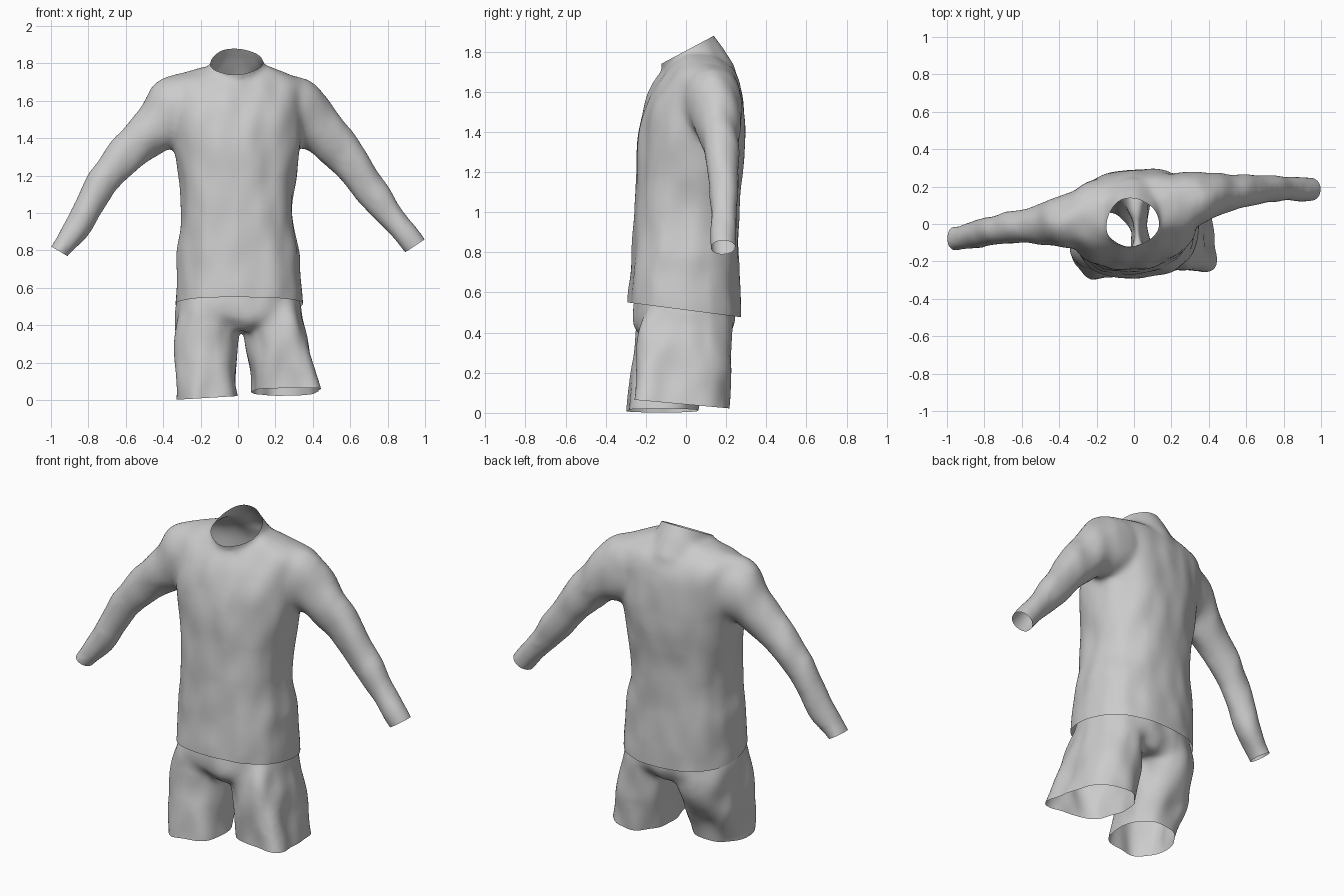
import bpy, bmesh, math
from mathutils import Vector, noise

if "Cube" in bpy.data.objects:
    bpy.data.objects.remove(bpy.data.objects["Cube"])


def spline(rows, steps=5):
    """Catmull-Rom interpolation of number rows."""
    out = []
    n = len(rows)
    for i in range(n - 1):
        p = [Vector(rows[min(max(k, 0), n - 1)]) for k in (i - 1, i, i + 1, i + 2)]
        for s in range(steps):
            t = s / steps
            out.append(0.5 * (2 * p[1] + (p[2] - p[0]) * t
                              + (2 * p[0] - 5 * p[1] + 4 * p[2] - p[3]) * t * t
                              + (3 * p[1] - p[0] - 3 * p[2] + p[3]) * t ** 3))
    return out + [Vector(rows[-1])]


def tube(bm, rows, power=2.0, twist=None, corner=0.0, flat=False, sides=48):
    """Closed tube through rows of (x, y, z, half width, half depth)."""
    rows = spline(rows)
    rings = []
    last = len(rows) - 1
    for i, r in enumerate(rows):
        c = Vector(r[:3])
        t = (Vector(rows[min(i + 1, last)][:3]) - Vector(rows[max(i - 1, 0)][:3])).normalized()
        if flat:
            t = Vector((0, 0, math.copysign(1, t.z)))
        b = t.cross(Vector((0, 1, 0))).normalized()
        n = b.cross(t)
        ring = []
        for k in range(sides):
            a = 2 * math.pi * k / sides
            ca, sa = math.cos(a), math.sin(a)
            u = math.copysign(abs(ca) ** (2 / power), ca)
            v = math.copysign(abs(sa) ** (2 / power), sa)
            d = (a - 1.75 * math.pi) / 0.36
            g = 1 + corner * (i / last) * math.exp(-d * d)
            p = c + (b * r[3] * u + n * r[4] * v) * g
            if twist:
                w = twist(p.z)
                p = Vector((p.x * math.cos(w) - p.y * math.sin(w),
                            p.x * math.sin(w) + p.y * math.cos(w), p.z))
            ring.append(bm.verts.new(p))
        rings.append(ring)
    for r0, r1 in zip(rings, rings[1:]):
        for k in range(sides):
            j = (k + 1) % sides
            bm.faces.new((r0[k], r0[j], r1[j], r1[k]))
    bm.faces.new(rings[0][::-1])
    bm.faces.new(rings[-1])


def garment(name, bm, cuts, wrinkle):
    """Fuse the tubes into one skin, soften, wrinkle, then cut the openings."""
    bmesh.ops.recalc_face_normals(bm, faces=bm.faces[:])
    me = bpy.data.meshes.new(name)
    bm.to_mesh(me)
    bm.free()
    ob = bpy.data.objects.new(name, me)
    bpy.context.collection.objects.link(ob)
    mod = ob.modifiers.new("fuse", 'REMESH')
    mod.mode = 'VOXEL'
    mod.voxel_size = 0.015
    dg = bpy.context.evaluated_depsgraph_get()
    fused = bpy.data.meshes.new_from_object(ob.evaluated_get(dg))
    ob.modifiers.clear()
    ob.data = fused
    bm = bmesh.new()
    bm.from_mesh(fused)
    for _ in range(10):
        bmesh.ops.smooth_vert(bm, verts=bm.verts[:], factor=0.5,
                              use_axis_x=True, use_axis_y=True, use_axis_z=True)
    bm.normal_update()
    moves = [(v, v.normal * wrinkle * noise.noise(Vector((v.co.x * 9, v.co.y * 9, v.co.z * 5))))
             for v in bm.verts]
    for v, d in moves:
        v.co += d
    for co, no, inside in cuts:
        faces = [f for f in bm.faces if inside(f.calc_center_median())]
        edges = list({e for f in faces for e in f.edges})
        verts = list({v for f in faces for v in f.verts})
        bmesh.ops.bisect_plane(bm, geom=verts + edges + faces, dist=1e-5, plane_co=co,
                               plane_no=Vector(no).normalized(), clear_outer=True)
    for f in bm.faces:
        f.smooth = True
    bm.to_mesh(fused)
    bm.free()
    return ob


# Shirt: torso
bm = bmesh.new()
torso = [(0.005, -0.01, 0.38, 0.34, 0.285), (0.007, -0.01, 0.55, 0.335, 0.282),
         (0.003, -0.005, 0.75, 0.332, 0.268), (-0.003, -0.003, 0.9, 0.304, 0.26),
         (-0.005, 0.005, 1.05, 0.296, 0.262), (-0.003, 0.015, 1.2, 0.314, 0.262),
         (-0.005, 0.025, 1.35, 0.34, 0.262), (-0.01, 0.037, 1.5, 0.355, 0.25),
         (-0.01, 0.055, 1.62, 0.365, 0.22), (-0.01, 0.065, 1.7, 0.355, 0.175),
         (-0.01, 0.06, 1.75, 0.27, 0.13), (-0.01, 0.05, 1.785, 0.14, 0.11)]
tube(bm, torso, power=2.4, flat=True,
     twist=lambda z: math.radians(7.5) * min(max((z - 0.7) / 0.7, 0), 1))

# Shirt: sleeves
right = [(-0.12, 0.03, 1.60, 0.16, 0.17), (-0.32, 0.018, 1.54, 0.195, 0.15),
         (-0.458, 0.0, 1.44, 0.132, 0.115), (-0.605, -0.01, 1.31, 0.103, 0.088),
         (-0.725, -0.03, 1.16, 0.089, 0.08), (-0.84, -0.055, 0.95, 0.074, 0.07),
         (-0.955, -0.072, 0.795, 0.058, 0.066), (-1.0, -0.078, 0.72, 0.058, 0.066)]
left = [(0.12, 0.08, 1.59, 0.16, 0.17), (0.30, 0.135, 1.535, 0.192, 0.15),
        (0.445, 0.16, 1.435, 0.13, 0.115), (0.58, 0.175, 1.295, 0.105, 0.09),
        (0.70, 0.19, 1.135, 0.091, 0.077), (0.82, 0.19, 0.98, 0.074, 0.066),
        (0.947, 0.182, 0.825, 0.064, 0.062), (1.002, 0.18, 0.755, 0.062, 0.062)]
tube(bm, right)
tube(bm, left)

# Shirt: neck column, trimmed to the neckline
tube(bm, [(-0.008, 0.1, 1.64, 0.19, 0.165), (-0.008, 0.045, 1.745, 0.155, 0.155),
          (-0.008, 0.01, 1.81, 0.137, 0.147), (-0.008, -0.035, 1.9, 0.13, 0.145)])

garment("long_sleeve_shirt", bm, [
    ((0, -0.29, 0.55), (0, -0.13, -1), lambda c: abs(c.x) < 0.5 and c.z < 0.7),
    ((-0.955, -0.07, 0.795), (-0.5, 0, -0.85), lambda c: c.x < -0.75),
    ((0.947, 0.18, 0.825), (0.55, 0, -0.83), lambda c: c.x > 0.75),
    ((0, 0.01, 1.81), (0, -0.47, 0.88), lambda c: abs(c.x) < 0.2 and c.z > 1.68),
], 0.012)

# Shorts: hips and two legs
bm = bmesh.new()
tube(bm, [(0, 0, 0.9, 0.26, 0.21), (0, 0, 0.75, 0.285, 0.225), (0.003, -0.008, 0.58, 0.312, 0.245),
          (0.003, -0.008, 0.44, 0.332, 0.25), (0.005, 0, 0.37, 0.28, 0.19)],
     power=2.4, flat=True)
tube(bm, [(-0.15, -0.01, 0.62, 0.135, 0.18), (-0.168, -0.018, 0.42, 0.168, 0.235),
          (-0.175, -0.05, 0.25, 0.168, 0.22), (-0.165, -0.11, 0.06, 0.168, 0.18),
          (-0.162, -0.13, -0.09, 0.168, 0.172)], power=2.3, flat=True)
tube(bm, [(0.15, -0.01, 0.62, 0.135, 0.18), (0.183, -0.005, 0.42, 0.163, 0.232),
          (0.212, -0.005, 0.25, 0.168, 0.235), (0.245, -0.008, 0.06, 0.175, 0.23),
          (0.262, -0.01, -0.09, 0.178, 0.228)], power=2.1, flat=True, corner=0.62)

garment("shorts", bm, [
    ((0, 0, 0.8), (0, 0, 1), lambda c: c.z > 0.7),
    ((-0.32, 0, 0.002), (0.06, 0, -1), lambda c: c.x < 0.03 and c.z < 0.2),
    ((0.25, 0, 0.042), (0, -0.09, -1), lambda c: c.x > 0.03 and c.z < 0.2),
], 0.02)
